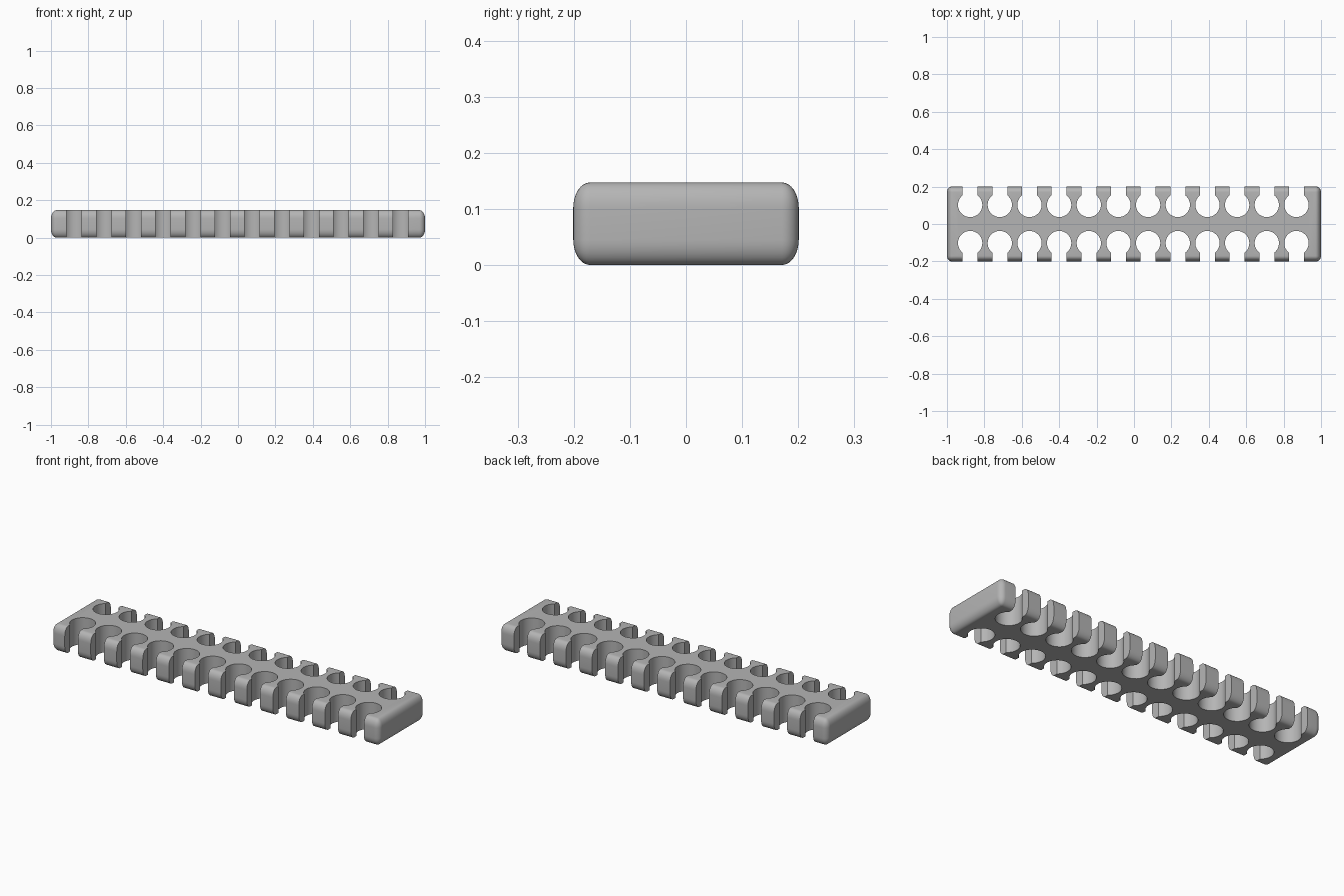
import bpy, bmesh, math

cube = bpy.data.objects.get("Cube")
if cube:
    bpy.data.objects.remove(cube, do_unlink=True)

LENGTH, WIDTH, HEIGHT = 2.0, 0.402, 0.147
EDGE, STRETCH = 0.03, 1.5          # edge rounding, taller than it is wide
SLOTS, PITCH, FIRST = 12, 0.1586, -0.876
HOLE_Y, HOLE_R, MOUTH = 0.102, 0.065, 0.04

grey = bpy.data.materials.new("grey plastic")
grey.use_nodes = True
colour = (0.46, 0.46, 0.46, 1)
grey.diffuse_color = colour
grey.node_tree.nodes["Principled BSDF"].inputs["Base Color"].default_value = colour


def add_object(name, bm):
    bmesh.ops.recalc_face_normals(bm, faces=bm.faces)
    mesh = bpy.data.meshes.new(name)
    bm.to_mesh(mesh)
    bm.free()
    mesh.materials.append(grey)
    obj = bpy.data.objects.new(name, mesh)
    bpy.context.collection.objects.link(obj)
    return obj


# Rounded bar, bevelled evenly and then stretched upward
bm = bmesh.new()
bmesh.ops.create_cube(bm, size=1)
bmesh.ops.scale(bm, vec=(LENGTH, WIDTH, HEIGHT / STRETCH), verts=bm.verts)
bmesh.ops.bevel(bm, geom=bm.edges[:], offset=EDGE, segments=8, profile=0.5,
                affect='EDGES')
bmesh.ops.scale(bm, vec=(1, 1, STRETCH), verts=bm.verts)
bmesh.ops.translate(bm, vec=(0, 0, HEIGHT / 2), verts=bm.verts)
comb = add_object("cable_comb", bm)

# Keyhole outline: round pocket with a narrower open mouth
half = math.asin(MOUTH / HOLE_R)
start, sweep, steps = math.pi / 2 + half, 2 * (math.pi - half), 40
outline = [(MOUTH, 0.3), (-MOUTH, 0.3)]
for i in range(steps + 1):
    a = start + sweep * i / steps
    outline.append((HOLE_R * math.cos(a), HOLE_Y + HOLE_R * math.sin(a)))

# Row of pockets along both long sides
bm = bmesh.new()
for side in (-1, 1):
    for n in range(SLOTS):
        x = FIRST + n * PITCH
        face = bm.faces.new([bm.verts.new((x + px, side * py, -0.1)) for px, py in outline])
        grown = bmesh.ops.extrude_face_region(bm, geom=[face])["geom"]
        tops = [v for v in grown if isinstance(v, bmesh.types.BMVert)]
        bmesh.ops.translate(bm, vec=(0, 0, 0.4), verts=tops)
cutter = add_object("slot_cutter", bm)
cutter.hide_render = True

# Cut the pockets out of the bar
bpy.context.view_layer.objects.active = comb
comb.select_set(True)
cut = comb.modifiers.new("slots", 'BOOLEAN')
cut.operation = 'DIFFERENCE'
cut.solver = 'EXACT'
cut.object = cutter
bpy.ops.object.modifier_apply(modifier=cut.name)
bpy.data.objects.remove(cutter, do_unlink=True)

bpy.ops.object.select_all(action='DESELECT')
comb.select_set(True)
bpy.ops.object.shade_smooth_by_angle(angle=math.radians(30))
